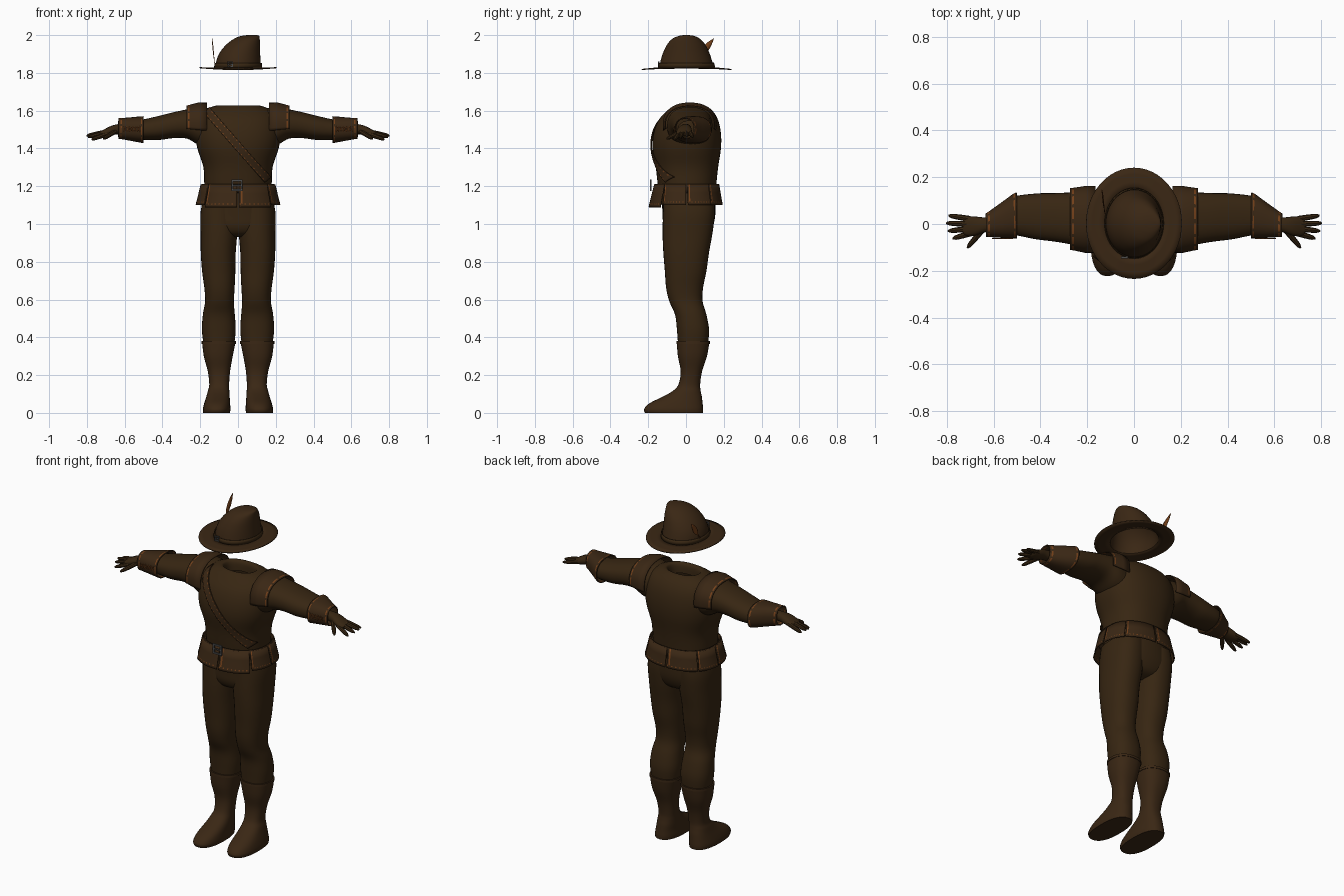
import bpy, bmesh, math
from mathutils import Vector, Matrix
from mathutils.bvhtree import BVHTree

if "Cube" in bpy.data.objects:
    bpy.data.objects.remove(bpy.data.objects["Cube"])


def material(name, rgb):
    m = bpy.data.materials.new(name)
    m.use_nodes = True
    m.diffuse_color = (*rgb, 1)
    node = m.node_tree.nodes["Principled BSDF"]
    node.inputs["Base Color"].default_value = (*rgb, 1)
    node.inputs["Roughness"].default_value = 0.8
    return m


CLOTH = material("dark brown cloth", (0.038, 0.019, 0.006))
LEATHER = material("brown leather", (0.042, 0.020, 0.007))
TRIM = material("tan stitching", (0.17, 0.05, 0.010))
METAL = material("grey metal", (0.075, 0.075, 0.075))
parts = []


def finish(name, bm, mats, thick=0):
    bmesh.ops.recalc_face_normals(bm, faces=bm.faces)
    me = bpy.data.meshes.new(name)
    bm.to_mesh(me)
    bm.free()
    for m in mats:
        me.materials.append(m)
    ob = bpy.data.objects.new(name, me)
    bpy.context.collection.objects.link(ob)
    if thick:
        mod = ob.modifiers.new("thickness", 'SOLIDIFY')
        mod.thickness, mod.offset = thick, 1
    parts.append(ob)
    return ob


def refine(rings, steps):
    """Catmull-Rom interpolation between the given sections."""
    out = []
    for k in range(len(rings) - 1):
        p0, p1 = rings[max(k - 1, 0)], rings[k]
        p2, p3 = rings[k + 1], rings[min(k + 2, len(rings) - 1)]
        for s in range(steps):
            t = s / steps
            out.append([b + t / 2 * (c - a + t * (2*a - 5*b + 4*c - d + t * (3*(b - c) + d - a)))
                        for a, b, c, d in zip(p0, p1, p2, p3)])
    return out + [list(rings[-1])]


def loft(name, rings, mats, axis='z', n=32, steps=4, power=2.3, arc=None,
         caps=(False, False), side=1, rule=None, thick=0, matrix=None):
    """Rounded sections (position, a0, a1, b0, b1) skinned along an axis."""
    bm = bmesh.new()
    a_start, a_end = arc or (0, 360)
    count = n + 1 if arc else n
    rows = []
    for t, a0, a1, b0, b1 in refine(rings, steps):
        row = []
        for i in range(count):
            ang = math.radians(a_start + (a_end - a_start) * i / n)
            c, s = math.cos(ang), math.sin(ang)
            a = (a0 + a1) / 2 + (a1 - a0) / 2 * math.copysign(abs(c) ** (2 / power), c)
            b = (b0 + b1) / 2 + (b1 - b0) / 2 * math.copysign(abs(s) ** (2 / power), s)
            co = Vector((a, b, t) if axis == 'z' else (t, a, b))
            if matrix:
                co = matrix @ co
            co.x *= side
            row.append(bm.verts.new(co))
        rows.append(row)
    for j in range(len(rows) - 1):
        for i in range(n):
            k = (i + 1) % count
            f = bm.faces.new((rows[j][i], rows[j][k], rows[j + 1][k], rows[j + 1][i]))
            if rule:
                f.material_index = rule(i, j)
    for flag, row in zip(caps, (rows[0], rows[-1])):
        if flag:
            bm.faces.new(row)
    return finish(name, bm, mats, thick)


def tube(name, p0, p1, r, mat, side=1, tip=0.75):
    """Rounded finger-like rod between two points."""
    p0, p1 = Vector(p0), Vector(p1)
    d = p1 - p0
    mx = Matrix.Translation(p0) @ d.to_track_quat('X', 'Z').to_matrix().to_4x4()
    rings = [(d.length * t, -r * s, r * s, -r * s, r * s)
             for t, s in ((0, 1), (0.5, 0.95), (0.85, tip), (1, 0.3))]
    return loft(name, rings, [mat], 'x', 8, 2, 2, caps=(True, True), side=side, matrix=mx)


def box(name, center, size, mat):
    bm = bmesh.new()
    bmesh.ops.create_cube(bm, size=1, matrix=Matrix.Translation(center) @ Matrix.Diagonal((*size, 1)))
    return finish(name, bm, [mat])


def buckle(name, c, w, bar):
    x, y, z = c
    for s in (-1, 1):
        box(name + "_upright", (x + s * w / 2, y, z), (bar, 0.008, w + bar), METAL)
        box(name + "_rail", (x, y, z + s * w / 2), (w, 0.008, bar), METAL)
    box(name + "_pin", (x, y, z), (w, 0.006, bar * 0.8), METAL)


# Tunic with an open neck folded inward
torso = loft("tunic", [
    (1.10, -.17, .17, -.13, .155), (1.20, -.178, .178, -.148, .16), (1.30, -.183, .183, -.16, .17),
    (1.40, -.215, .215, -.178, .185), (1.48, -.225, .225, -.172, .185), (1.55, -.215, .215, -.145, .17),
    (1.60, -.18, .18, -.10, .14), (1.627, -.115, .115, -.06, .10), (1.615, -.095, .095, -.04, .08),
    (1.57, -.09, .09, -.035, .075)], [CLOTH], n=40)

# Shoulder strap laid over the chest
bm = bmesh.new()
bm.from_mesh(torso.data)
tree = BVHTree.FromBMesh(bm)
bm.free()
bm = bmesh.new()
top, low = Vector((-.165, 0, 1.60)), Vector((.155, 0, 1.235))
across = Vector((.75, 0, .66)) * .021
rows = []
for k in range(61):
    row = []
    for u in (-1, -.85, -.6, 0, .6, .85, 1):
        p = top.lerp(low, k / 60) + across * u
        hit = tree.ray_cast(Vector((p.x, -1, p.z)), Vector((0, 1, 0)))[0]
        row.append(bm.verts.new((p.x, (hit.y if hit else -.06) - .004, p.z)))
    rows.append(row)
for k in range(60):
    for u in range(6):
        f = bm.faces.new((rows[k][u], rows[k][u + 1], rows[k + 1][u + 1], rows[k + 1][u]))
        f.material_index = 1 if u in (1, 4) and k % 3 == 0 else 0
finish("chest_strap", bm, [LEATHER, TRIM], .006)

# Belt and hanging skirt panels with stitched hems
loft("belt", [(1.165, -.193, .193, -.166, .172), (1.212, -.188, .188, -.160, .168)],
     [LEATHER], steps=1, n=40, thick=.006)
for k, (a0, a1) in enumerate(((220, 270), (270, 320), (320, 360), (0, 40),
                              (40, 90), (90, 140), (140, 180), (180, 220))):
    front = k < 2
    drop = .012 if front else 0
    y0 = -.192 if front else -.178
    shape = [(z - drop * f, -.192 - .026 * f, .192 + .026 * f, -.163 + (y0 + .163) * f, .17 + .018 * f)
             for z, f in ((1.208, 0), (1.165, .4), (1.118, .85), (1.112, .92), (1.10, 1))]
    loft("skirt_panel", shape, [LEATHER, TRIM], steps=1, n=24, arc=(a0 + .8, a1 - .8), thick=.006,
         rule=lambda i, j: 1 if (j == 2 and i % 3 == 0) or (i == 1 and j in (0, 1)) else 0)
buckle("belt_buckle", (-.005, -.187, 1.205), .05, .009)

# Hips joining the legs
loft("hips", [(1.16, -.175, .175, -.13, .155), (1.05, -.197, .197, -.124, .155),
              (.99, -.19, .19, -.12, .142), (.95, -.14, .14, -.10, .115), (.93, -.07, .07, -.06, .06)],
     [CLOTH], caps=(True, True))

leg = [(1.12, .0, .188, -.12, .15), (1.05, .0, .199, -.122, .152), (.95, .004, .198, -.124, .14),
       (.85, .012, .197, -.12, .122), (.75, .014, .19, -.112, .108), (.66, .018, .178, -.105, .09),
       (.59, .022, .174, -.088, .088), (.52, .017, .186, -.058, .108), (.44, .012, .191, -.048, .122),
       (.36, .02, .182, -.042, .116)]
boot = [(.375, .013, .19, -.049, .124), (.30, .028, .181, -.043, .111), (.22, .042, .16, -.028, .085),
        (.15, .047, .152, -.04, .075), (.115, .046, .16, -.072, .078), (.085, .044, .168, -.125, .084),
        (.05, .042, .179, -.195, .088), (.02, .04, .186, -.222, .091), (.0, .043, .184, -.217, .09)]
sleeve = [(.14, -.09, .13, 1.40, 1.61), (.21, -.10, .14, 1.42, 1.62), (.27, -.087, .135, 1.452, 1.607),
          (.34, -.075, .132, 1.455, 1.592), (.42, -.065, .13, 1.445, 1.572), (.52, -.045, .115, 1.447, 1.55),
          (.58, -.04, .07, 1.455, 1.545)]
cuff = [(.50, -.056, .13, 1.433, 1.566), (.507, -.056, .128, 1.434, 1.565), (.513, -.056, .125, 1.435, 1.565),
        (.565, -.054, .087, 1.445, 1.56), (.615, -.051, .051, 1.454, 1.556), (.623, -.05, .046, 1.455, 1.556),
        (.632, -.05, .04, 1.456, 1.556)]
pad = [(.165, -.118, .158, 1.41, 1.637), (.21, -.118, .157, 1.415, 1.638), (.256, -.108, .15, 1.43, 1.626),
       (.264, -.107, .149, 1.432, 1.624), (.272, -.106, .148, 1.434, 1.622)]
palm = [(.59, -.03, .028, 1.475, 1.53), (.64, -.036, .028, 1.475, 1.528), (.68, -.05, .032, 1.466, 1.516),
        (.715, -.05, .03, 1.462, 1.497), (.73, -.04, .02, 1.468, 1.488)]
fingers = [((.70, .022, 1.483), (.792, .036, 1.462)), ((.71, .0, 1.485), (.802, .004, 1.467)),
           ((.70, -.02, 1.482), (.795, -.030, 1.460)), ((.69, -.038, 1.478), (.775, -.062, 1.447)),
           ((.65, -.028, 1.49), (.712, -.102, 1.45))]

for side, word in ((1, "left_"), (-1, "right_")):
    # Leg and boot
    loft(word + "trouser_leg", leg, [CLOTH], side=side, caps=(True, True))
    loft(word + "boot", boot, [LEATHER], side=side, caps=(True, True), power=2.4)
    loft(word + "boot_rim", [(.366, .011, .192, -.051, .126), (.380, .011, .192, -.051, .126)],
         [LEATHER], side=side, steps=1, caps=(True, True))

    # Sleeve, shoulder cover and laced cuff
    loft(word + "sleeve", sleeve, [CLOTH], 'x', side=side)
    loft(word + "shoulder_cover", pad, [LEATHER, TRIM], 'x', side=side, steps=1, arc=(-12, 192),
         thick=.005, rule=lambda i, j: 1 if j == 2 and i % 4 else 0)
    loft(word + "cuff", cuff, [LEATHER, TRIM], 'x', side=side, steps=1, n=36, power=2.5, thick=.005,
         rule=lambda i, j: 1 if j in (1, 4) and i % 4 else 0)
    for k in range(5):
        x = .518 + .018 * k
        for dz in (-.014, .014):
            tube(word + "cuff_lace", (x, -.062, 1.503 - dz), (x + .018, -.062, 1.503 + dz), .0025,
                 TRIM, side)

    # Hand
    loft(word + "palm", palm, [CLOTH], 'x', 16, 3, side=side, caps=(True, True))
    for p0, p1 in fingers:
        tube(word + "finger", p0, p1, .0125, CLOTH, side)

# Hat: wide brim, leaning crown, band, buckle and feather
bm = bmesh.new()
rows = []
for f in (0, .35, .7, 1):
    row = []
    for i in range(48):
        a = math.tau * i / 48
        rx, ry = .121 + .084 * f, .145 + .092 * f
        z = 1.824 - .009 * f + .010 * f * f * math.cos(a) ** 2
        row.append(bm.verts.new((rx * math.cos(a), .003 + ry * math.sin(a), z)))
    rows.append(row)
for r0, r1 in zip(rows, rows[1:]):
    for i in range(48):
        k = (i + 1) % 48
        bm.faces.new((r0[i], r1[i], r1[k], r0[k]))
finish("hat_brim", bm, [LEATHER], .006)

loft("hat_crown", [
    (1.822, -.121, .122, -.143, .149), (1.87, -.113, .119, -.133, .136), (1.91, -.095, .117, -.12, .122),
    (1.95, -.062, .116, -.10, .102), (1.98, -.022, .115, -.073, .075), (1.995, .015, .113, -.04, .045),
    (2.0, .05, .10, -.012, .015)], [LEATHER], n=40, power=2, caps=(False, True))
loft("hat_band", [(1.828, -.124, .125, -.146, .152), (1.853, -.120, .123, -.141, .146)],
     [CLOTH], n=40, steps=1, power=2, thick=.003)
buckle("hat_buckle", (-.04, -.143, 1.845), .024, .005)

bm = bmesh.new()
root, tip = Vector((-.123, .045, 1.855)), Vector((-.136, .147, 1.982))
wide = Vector((0, .78, -.62))
edges = []
for t, w in ((0, .002), (.25, .003), (.4, .014), (.6, .018), (.8, .012), (1, .001)):
    p = root.lerp(tip, t)
    edges.append([bm.verts.new(p + wide * w * s) for s in (-1, 0, 1)])
for e0, e1 in zip(edges, edges[1:]):
    for i in (0, 1):
        bm.faces.new((e0[i], e0[i + 1], e1[i + 1], e1[i]))
finish("hat_feather", bm, [TRIM], .003)

# Smooth shading with crisp edges
bpy.ops.object.select_all(action='DESELECT')
for ob in parts:
    ob.select_set(True)
bpy.context.view_layer.objects.active = torso
bpy.ops.object.shade_smooth_by_angle(angle=math.radians(40))
